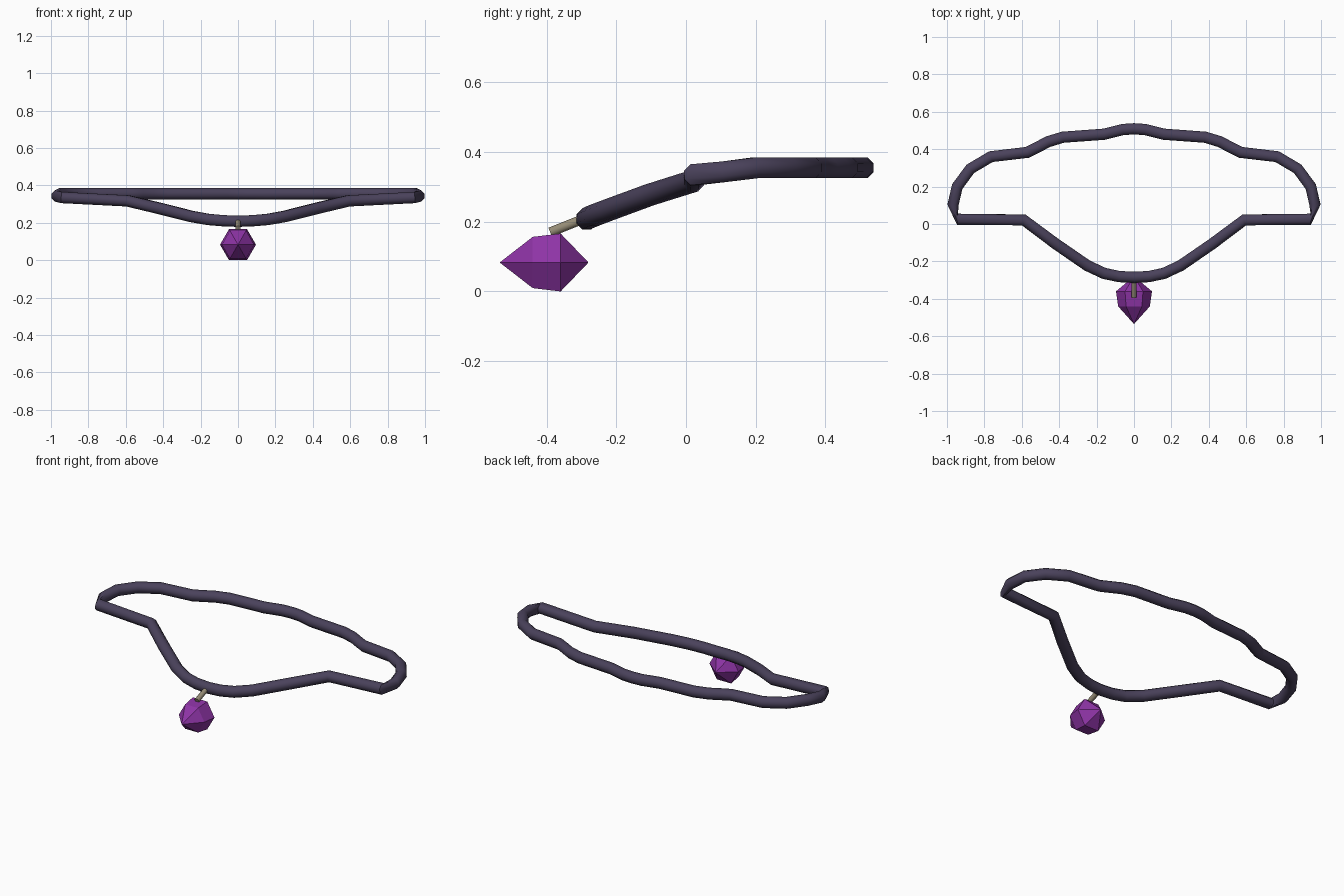
import bpy, bmesh, math
from mathutils import Vector

if "Cube" in bpy.data.objects:
    bpy.data.objects.remove(bpy.data.objects["Cube"])


def material(name, rgb):
    m = bpy.data.materials.new(name)
    m.diffuse_color = (*rgb, 1)
    m.use_nodes = True
    m.node_tree.nodes["Principled BSDF"].inputs["Base Color"].default_value = m.diffuse_color
    return m


CORD = material("dark plum cord", (0.068, 0.054, 0.105))
TAN = material("tan metal", (0.30, 0.26, 0.18))
PURPLE = material("purple gem", (0.27, 0.034, 0.38))


def skin(name, rings, mat, closed=False, smooth=False):
    """Bridge rings of points; a single-point ring makes a tip."""
    bm = bmesh.new()
    vs = [[bm.verts.new(p) for p in r] for r in rings]
    pairs = list(zip(vs, vs[1:] + vs[:1])) if closed else list(zip(vs, vs[1:]))
    for a, b in pairs:
        n = max(len(a), len(b))
        for i in range(n):
            j = (i + 1) % n
            quad = [a[i % len(a)], a[j % len(a)], b[j % len(b)], b[i % len(b)]]
            bm.faces.new(list(dict.fromkeys(quad)))
    if not closed:
        for r in (vs[0], vs[-1]):
            if len(r) > 2:
                bm.faces.new(r)
    bmesh.ops.recalc_face_normals(bm, faces=bm.faces)
    me = bpy.data.meshes.new(name)
    bm.to_mesh(me)
    bm.free()
    ob = bpy.data.objects.new(name, me)
    bpy.context.collection.objects.link(ob)
    me.materials.append(mat)
    if smooth:
        bpy.context.view_layer.objects.active = ob
        ob.select_set(True)
        bpy.ops.object.shade_smooth_by_angle(angle=math.radians(50))
        ob.select_set(False)
    return ob


def ring(center, tangent, radius, sides, phase=0.0):
    t = Vector(tangent).normalized()
    side = Vector((0, 0, 1)).cross(t).normalized()
    up = t.cross(side)
    return [Vector(center) + radius * (math.cos(a) * side + math.sin(a) * up)
            for a in (phase + math.tau * i / sides for i in range(sides))]


# Cord: right half of the loop from front middle to back middle, then mirrored
half = [Vector(p) for p in (
    (0, -0.285, 0.208), (0.08, -0.281, 0.211), (0.16, -0.264, 0.218),
    (0.25, -0.222, 0.234), (0.42, -0.105, 0.277), (0.59, 0.022, 0.317),
    (0.945, 0.025, 0.335), (0.967, 0.105, 0.343), (0.945, 0.20, 0.355),
    (0.875, 0.295, 0.355), (0.765, 0.36, 0.355), (0.57, 0.383, 0.355),
    (0.52, 0.408, 0.355), (0.46, 0.44, 0.355), (0.38, 0.464, 0.355),
    (0.16, 0.48, 0.355), (0.06, 0.505, 0.355), (0, 0.509, 0.355))]
CORNER = 6
path = half + [Vector((-p.x, p.y, p.z)) for p in half[-2:0:-1]]
n = len(path)
rings = []
for i, p in enumerate(path):
    d_in = (p - path[i - 1]).normalized()
    d_out = (path[(i + 1) % n] - p).normalized()
    tangent = d_in + d_out
    # The sharp side corners end square with the front strand
    if i == CORNER:
        tangent = d_in
    elif i == n - CORNER:
        tangent = d_out
    rings.append(ring(p, tangent, 0.0325, 8, math.pi / 8))
skin("cord", rings, CORD, closed=True, smooth=True)

# Short rod that hangs the gem from the cord
a, b = Vector((0, -0.39, 0.170)), Vector((0, -0.285, 0.212))
skin("hanger_rod", [ring(p, b - a, 0.015, 8, math.pi / 8) for p in (a, b)],
     TAN, smooth=True)

# Six-sided gem pointing forward
skin("gem", [[Vector((0, -0.535, 0.083))],
             ring((0, -0.44, 0.083), (0, 1, 0), 0.085, 6),
             ring((0, -0.36, 0.083), (0, 1, 0), 0.096, 6),
             [Vector((0, -0.28, 0.083))]], PURPLE)
